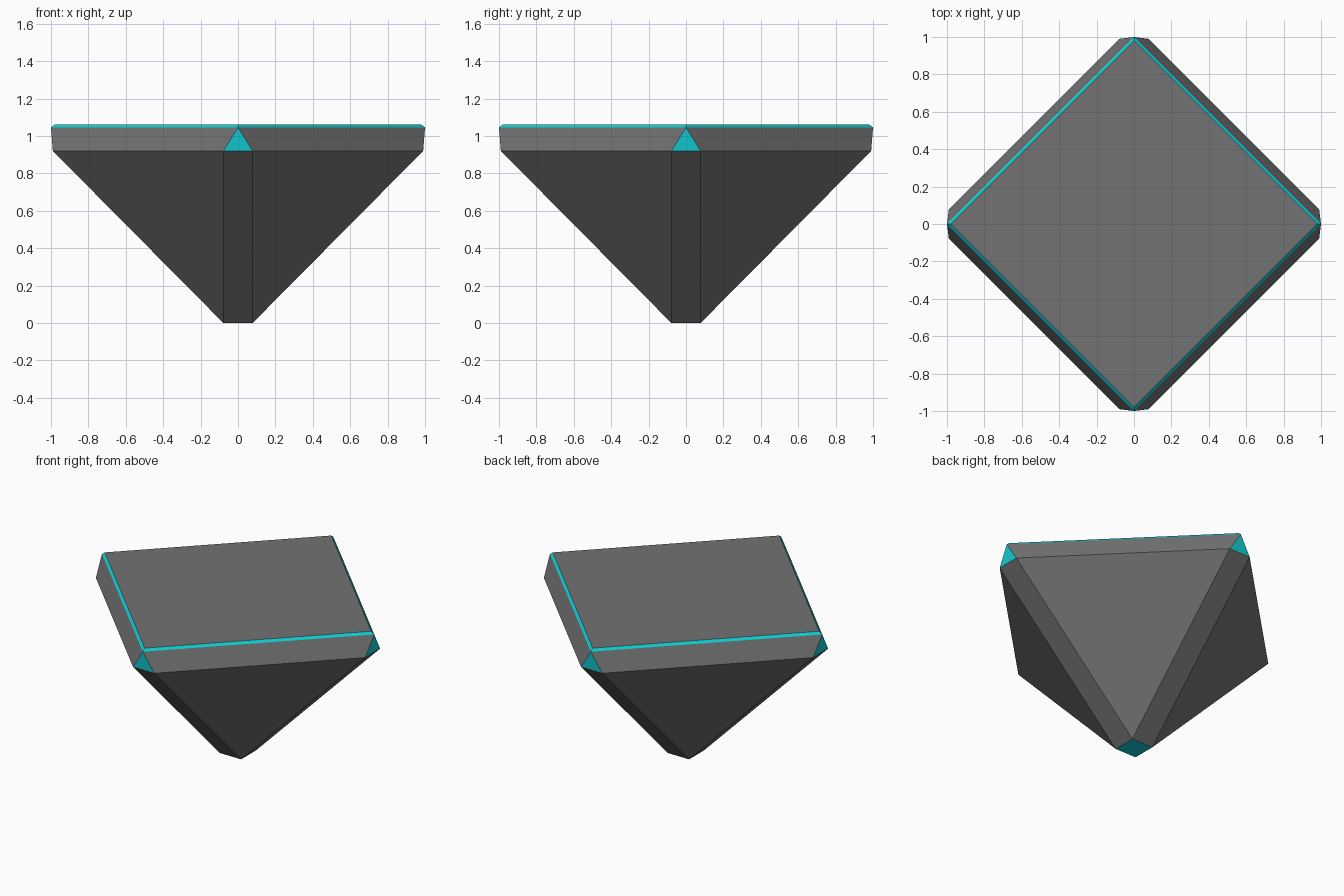
import bpy
import bmesh
from math import pi
from mathutils import Matrix, Vector

default = bpy.data.objects.get("Cube")
if default:
    bpy.data.objects.remove(default, do_unlink=True)


def make_material(name, color):
    mat = bpy.data.materials.new(name)
    mat.use_nodes = True
    mat.diffuse_color = color
    mat.node_tree.nodes["Principled BSDF"].inputs["Base Color"].default_value = color
    return mat


GREY, TEAL = 0, 1
materials = [make_material("stone grey", (0.17, 0.17, 0.17, 1)),
             make_material("bright teal", (0.006, 0.6, 0.64, 1))]

# Profile points of one corner, repeated by quarter turns
CUT = 0.078
corner = {
    "foot": (CUT, -CUT, 0),
    "left": (-CUT, -0.99, 0.92),
    "right": (CUT, -0.99, 0.92),
    "tip": (0, -1, 1.046),
    "top": (0, -0.979, 1.062),
}

bm = bmesh.new()
rings = []
for k in range(4):
    turn = Matrix.Rotation(k * pi / 2, 3, "Z")
    rings.append({key: bm.verts.new(turn @ Vector(p)) for key, p in corner.items()})


def add_face(verts, material):
    bm.faces.new(verts).material_index = material


for k, c in enumerate(rings):
    n, p = rings[(k + 1) % 4], rings[k - 1]
    # Corner triangle, bevelled ridge, sloping panel, side band, top trim
    add_face((c["left"], c["right"], c["tip"]), TEAL)
    add_face((p["foot"], c["foot"], c["right"], c["left"]), GREY)
    add_face((c["foot"], n["left"], c["right"]), GREY)
    add_face((c["right"], n["left"], n["tip"], c["tip"]), GREY)
    add_face((c["tip"], n["tip"], n["top"], c["top"]), TEAL)

# Flat top and small square foot
add_face([c["top"] for c in rings], GREY)
add_face([c["foot"] for c in reversed(rings)], TEAL)
bmesh.ops.recalc_face_normals(bm, faces=bm.faces)

mesh = bpy.data.meshes.new("half_octahedron")
bm.to_mesh(mesh)
bm.free()
for mat in materials:
    mesh.materials.append(mat)
body = bpy.data.objects.new("half_octahedron", mesh)
bpy.context.collection.objects.link(body)
